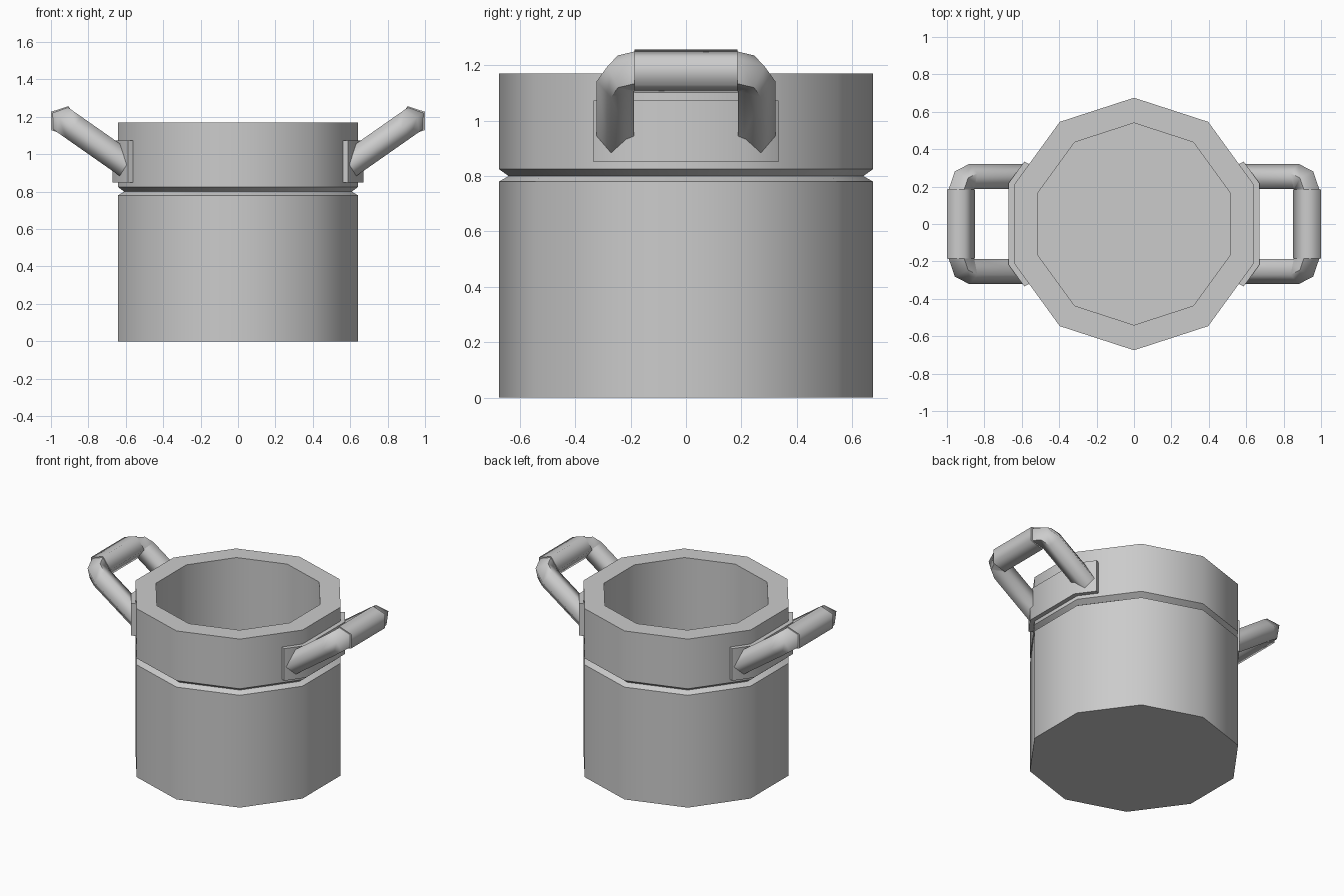
import bpy, bmesh
from math import cos, sin, radians, pi
from mathutils import Vector

if "Cube" in bpy.data.objects:
    bpy.data.objects.remove(bpy.data.objects["Cube"])


def bridge(bm, rings, caps=True):
    """Skin a list of equal-length closed rings, optionally capping both ends."""
    rings = [[bm.verts.new(p) for p in ring] for ring in rings]
    for a, b in zip(rings, rings[1:]):
        for i in range(len(a)):
            j = (i + 1) % len(a)
            bm.faces.new((a[i], a[j], b[j], b[i]))
    if caps:
        bm.faces.new(rings[0])
        bm.faces.new(rings[-1])


def make(name, rings, angle, mirror=False):
    bm = bmesh.new()
    bridge(bm, rings)
    bmesh.ops.recalc_face_normals(bm, faces=bm.faces)
    me = bpy.data.meshes.new(name)
    bm.to_mesh(me)
    bm.free()
    ob = bpy.data.objects.new(name, me)
    bpy.context.collection.objects.link(ob)
    bpy.ops.object.select_all(action='DESELECT')
    ob.select_set(True)
    bpy.context.view_layer.objects.active = ob
    bpy.ops.object.shade_smooth_by_angle(angle=radians(angle))
    if mirror:
        ob.modifiers.new("Mirror", 'MIRROR').use_axis = (True, False, False)
    return ob


def decagon(r, z):
    return [(r * cos(pi / 2 + k * pi / 5), r * sin(pi / 2 + k * pi / 5), z) for k in range(10)]


# Pot body: ten-sided shell with a groove below the rim band
profile = [(.675, 0), (.675, .78), (.64, .80), (.675, .825), (.675, 1.17), (.54, 1.17), (.54, .12)]
make("pot_body", [decagon(r, z) for r, z in profile], 40)

# Handle plates: bent strips wrapping three sides of the pot
half = [(.672, .216), (.587, .333), (.55, .315), (.63, .205)]
outer = half[:2]
inner = half[2:]
outline = ([(x, -y) for x, y in reversed(outer)] + outer + inner
           + [(x, -y) for x, y in reversed(inner)])
make("handle_plate", [[(x, y, z) for x, y in outline] for z in (.85, 1.073)], 40, True)

# Handles: five-sided legs with bevelled corners, tilted upward
tilt = radians(35)
along = Vector((cos(tilt), 0, sin(tilt)))
normal = Vector((-sin(tilt), 0, cos(tilt)))
R, PIVOT_D, PIVOT_Y, BEND = .0746, 1.375, .185, .0625


def leg_ring(side, d, turn):
    ring = []
    for k in range(5):
        a = k * 2 * pi / 5
        rad, n = BEND + R * cos(a), .432 + R * sin(a)
        y = PIVOT_Y + rad * cos(turn)
        ring.append(along * (d + rad * sin(turn)) + normal * n + Vector((0, side * y, 0)))
    return ring


for side, label in ((-1, "front"), (1, "back")):
    rings = [leg_ring(side, 1.0, 0)] + [leg_ring(side, PIVOT_D, radians(t)) for t in (0, 45, 90)]
    make("handle_leg_" + label, rings, 75, True)

# Grip bars: five-sided, flat side outward
grip = [[(.933 + .083 * cos(pi + k * 2 * pi / 5), y, 1.178 + .083 * sin(pi + k * 2 * pi / 5))
         for k in range(5)] for y in (-.185, .185)]
make("handle_grip", grip, 75, True)
